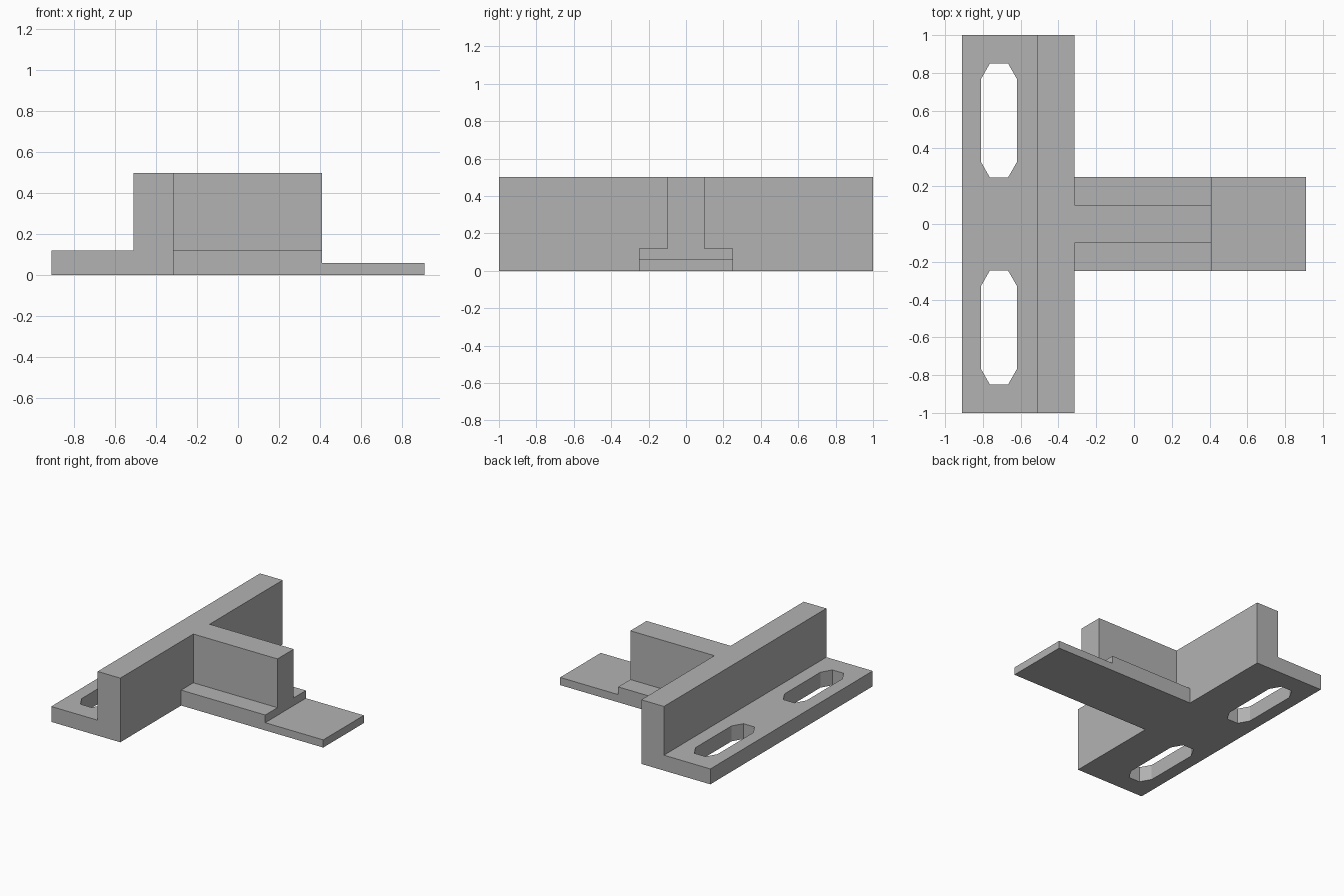
import bpy
import bmesh
from mathutils import Vector

cube = bpy.data.objects.get("Cube")
if cube:
    bpy.data.objects.remove(cube, do_unlink=True)

grey = bpy.data.materials.new("plain grey")
grey.use_nodes = True
colour = (0.45, 0.45, 0.45, 1)
grey.diffuse_color = colour
grey.node_tree.nodes["Principled BSDF"].inputs["Base Color"].default_value = colour


def prism(name, profile, sweep):
    """Extrude a closed outline of 3D points along a vector."""
    bm = bmesh.new()
    face = bm.faces.new([bm.verts.new(p) for p in profile])
    grown = bmesh.ops.extrude_face_region(bm, geom=[face], use_keep_orig=True)
    moved = [v for v in grown["geom"] if isinstance(v, bmesh.types.BMVert)]
    bmesh.ops.translate(bm, verts=moved, vec=Vector(sweep))
    bmesh.ops.recalc_face_normals(bm, faces=bm.faces)
    mesh = bpy.data.meshes.new(name)
    bm.to_mesh(mesh)
    bm.free()
    mesh.materials.append(grey)
    obj = bpy.data.objects.new(name, mesh)
    bpy.context.collection.objects.link(obj)
    return obj


def combine(target, tool, operation):
    """Apply a boolean and remove the tool object."""
    mod = target.modifiers.new(operation.lower(), "BOOLEAN")
    mod.operation = operation
    mod.solver = "EXACT"
    mod.object = tool
    bpy.context.view_layer.objects.active = target
    bpy.ops.object.modifier_apply(modifier=mod.name)
    bpy.data.objects.remove(tool, do_unlink=True)


left, step, inner = -0.91, -0.51, -0.315
arm_end, tip = 0.41, 0.91
flange, top, tongue_top = 0.12, 0.5, 0.06
arm, rib = 0.25, 0.1

# Long L-shaped bar: slotted flange and upright wall
bar_outline = [(left, 0), (inner, 0), (inner, top), (step, top), (step, flange), (left, flange)]
bracket = prism("bracket", [(x, -1, z) for x, z in bar_outline], (0, 2, 0))

# Inverted T arm: foot and central rib, rooted inside the wall
half = [(arm, 0), (arm, flange), (rib, flange), (rib, top)]
tee = half + [(-y, z) for y, z in reversed(half)]
root = -0.4
combine(bracket, prism("arm", [(root, y, z) for y, z in tee], (arm_end - root, 0, 0)), "UNION")

# Thin tongue beyond the arm
tongue = [(-arm, 0), (arm, 0), (arm, tongue_top), (-arm, tongue_top)]
combine(bracket, prism("tongue", [(0.2, y, z) for y, z in tongue], (tip - 0.2, 0, 0)), "UNION")

# Two slots with chamfered ends through the flange
quarter = [(0.095, 0.22), (0.048, 0.302)]
slot = (quarter + [(-x, y) for x, y in reversed(quarter)]
        + [(-x, -y) for x, y in quarter] + [(x, -y) for x, y in reversed(quarter)])
for side in (-1, 1):
    outline = [(x - 0.715, y + side * 0.548, -0.1) for x, y in slot]
    combine(bracket, prism("slot_cutter", outline, (0, 0, 0.4)), "DIFFERENCE")
